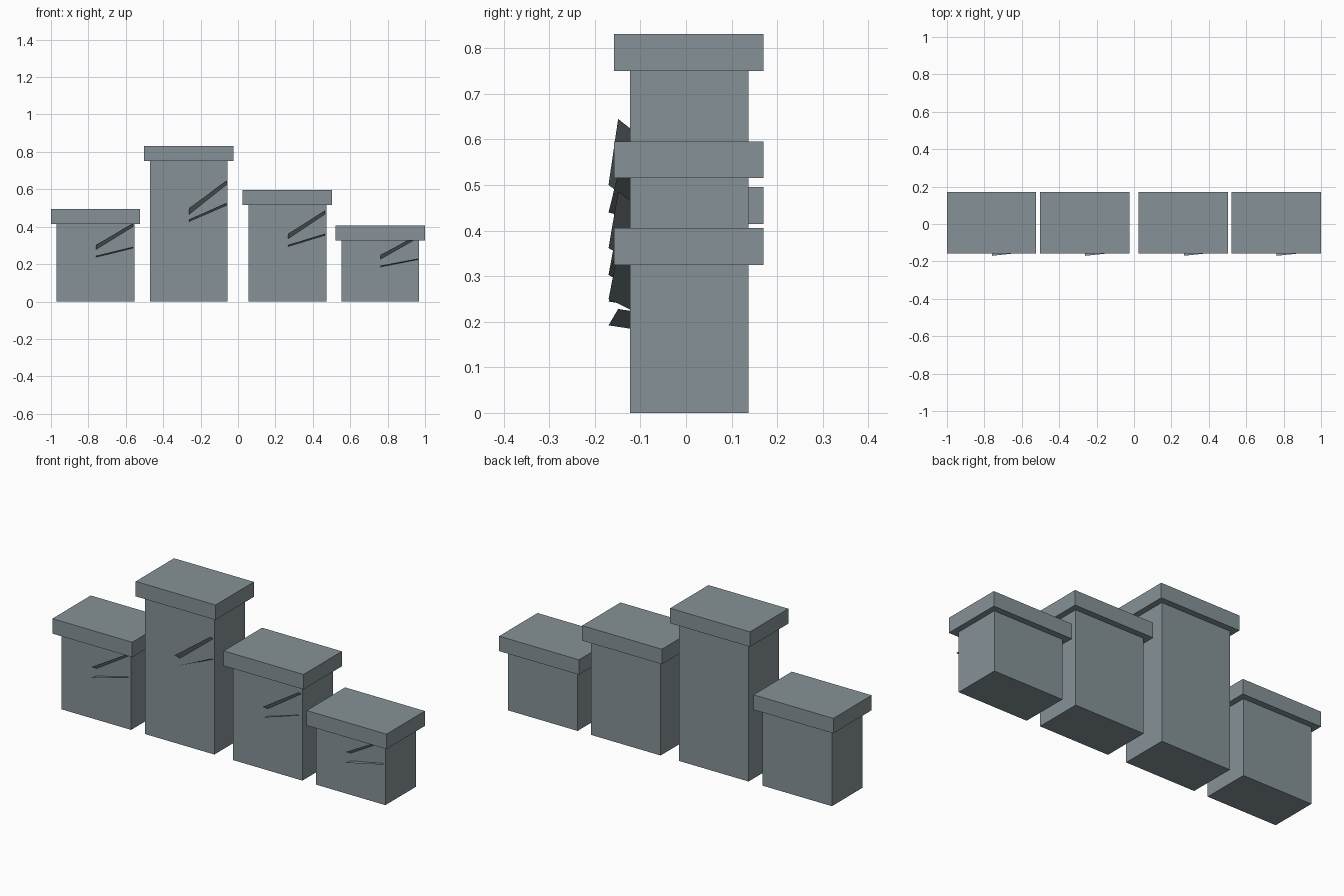
import bpy

if "Cube" in bpy.data.objects:
    bpy.data.objects.remove(bpy.data.objects["Cube"])

stone = bpy.data.materials.new("slate_grey")
stone.diffuse_color = (0.24, 0.29, 0.31, 1)
stone.use_nodes = True
stone.node_tree.nodes["Principled BSDF"].inputs["Base Color"].default_value = stone.diffuse_color


def mesh_object(name, verts, faces):
    mesh = bpy.data.meshes.new(name)
    mesh.from_pydata(verts, [], faces)
    mesh.materials.append(stone)
    obj = bpy.data.objects.new(name, mesh)
    bpy.context.collection.objects.link(obj)
    return obj


def box(name, x, y, z):
    """Box from (min, max) ranges on each axis."""
    verts = [(a, b, c) for a in x for b in y for c in z]
    faces = [(0, 1, 3, 2), (4, 6, 7, 5), (0, 4, 5, 1),
             (2, 3, 7, 6), (0, 2, 6, 4), (1, 5, 7, 3)]
    return mesh_object(name, verts, faces)


WALL, LIP_L, LIP_R = -0.123, -0.17, -0.149

# Pillar centre x and body height, left to right
for i, (cx, h) in enumerate([(-0.762, 0.415), (-0.263, 0.75),
                             (0.264, 0.515), (0.761, 0.325)], 1):
    box(f"pillar_body_{i}", (cx - 0.208, cx + 0.208), (WALL, 0.137), (0, h))
    box(f"pillar_cap_{i}", (cx - 0.239, cx + 0.239), (-0.158, 0.17), (h, h + 0.081))

    # Two slanted slivers on the front; their heights grow with the pillar
    d = h - 0.325
    slivers = {
        "upper": (0.25 + 0.588 * d, 0.356 + 0.68 * d, 0.023 + 0.025 * d, 0.016 + 0.01 * d),
        "lower": (0.192 + 0.583 * d, 0.228 + 0.70 * d, 0.007 + 0.012 * d, 0.004 + 0.018 * d),
    }
    for label, (zl, zr, drop_l, drop_r) in slivers.items():
        xl, xr = cx + 0.002, cx + 0.201
        mesh_object(f"{label}_sliver_{i}",
                    [(xl, LIP_L, zl), (xr, LIP_R, zr),
                     (xr, WALL, zr - drop_r), (xl, WALL, zl - drop_l)],
                    [(0, 1, 2, 3)])
